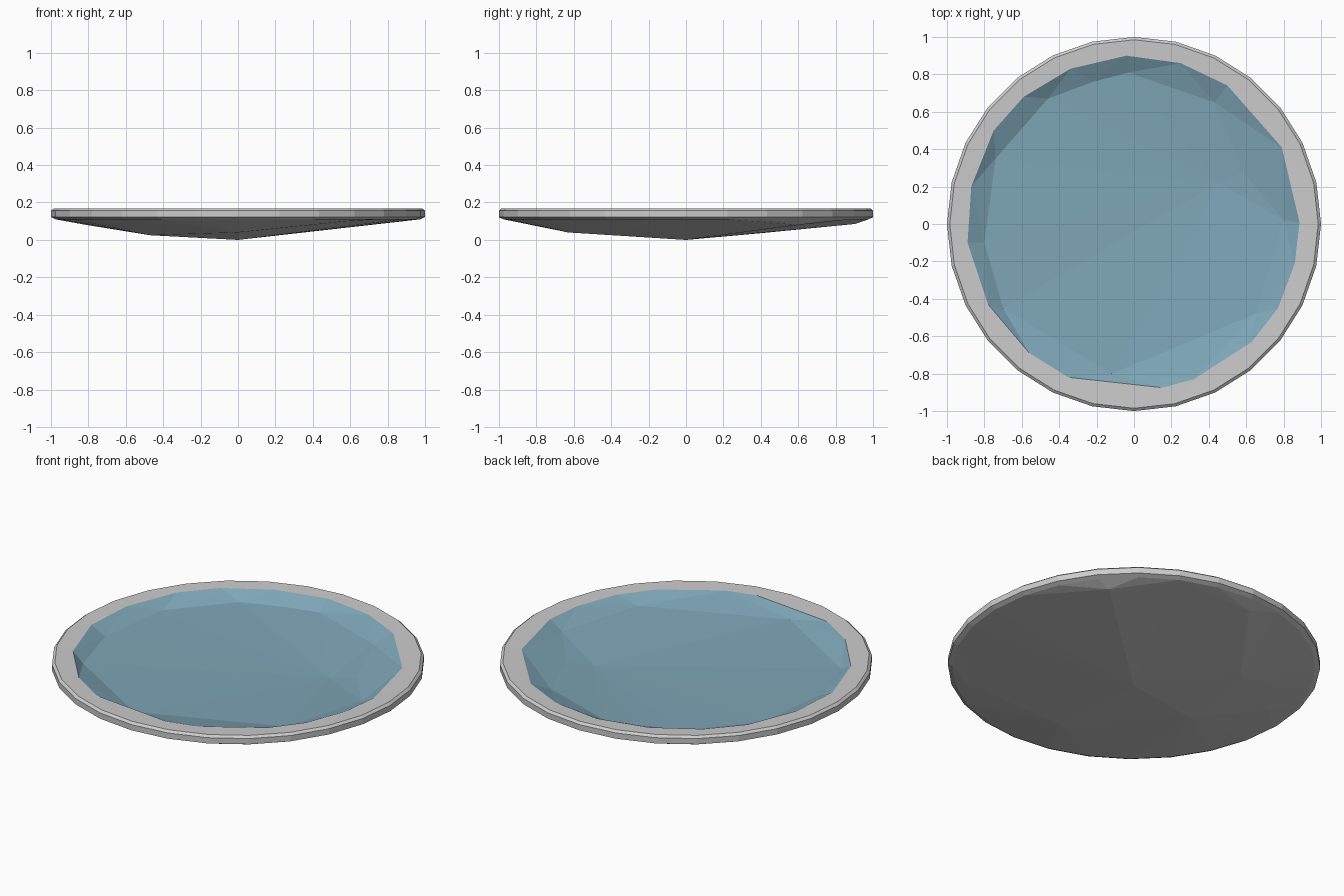
import bpy, bmesh, math
from mathutils import Vector
from mathutils.geometry import delaunay_2d_cdt

if "Cube" in bpy.data.objects:
    bpy.data.objects.remove(bpy.data.objects["Cube"])

SIDES = 28


def material(name, rgb):
    m = bpy.data.materials.new(name)
    m.diffuse_color = (*rgb, 1)
    m.use_nodes = True
    m.node_tree.nodes["Principled BSDF"].inputs["Base Color"].default_value = m.diffuse_color
    return m


def ring(radius, z):
    return [(radius * math.cos(2 * math.pi * i / SIDES),
             radius * math.sin(2 * math.pi * i / SIDES), z) for i in range(SIDES)]


def loop_edges(start, n):
    return [(start + i, start + (i + 1) % n) for i in range(n)]


def triangulate(points, edges):
    """Delaunay triangles (as 3D points) over the x-y layout, upward facing."""
    out, _, faces, orig, _, _ = delaunay_2d_cdt(
        [Vector(p[:2]) for p in points], edges, [], 0, 1e-5)
    tris = []
    for f in faces:
        ids = [orig[v][0] for v in f]
        a, b, c = (Vector(points[i]) for i in ids)
        if (b - a).cross(c - a).z < 0:
            ids.reverse()
        tris.append(ids)
    return tris


def make_object(name, polys, mat):
    bm = bmesh.new()
    for poly in polys:
        bm.faces.new([bm.verts.new(p) for p in poly])
    bmesh.ops.remove_doubles(bm, verts=bm.verts, dist=1e-4)
    me = bpy.data.meshes.new(name)
    bm.to_mesh(me)
    bm.free()
    me.materials.append(mat)
    ob = bpy.data.objects.new(name, me)
    bpy.context.collection.objects.link(ob)
    return ob


grey = material("light grey", (0.60, 0.60, 0.60))
blue = material("dusty blue", (0.21, 0.385, 0.475))

# Uneven inner edge of the rim
lip = [(-.04, .9), (-.34, .83), (-.59, .68), (-.75, .5), (-.87, .2), (-.89, -.1),
       (-.78, -.43), (-.56, -.69), (-.35, -.82), (.15, -.875), (.32, -.83),
       (.63, -.63), (.77, -.45), (.86, -.21), (.885, .01), (.79, .41),
       (.5, .74), (.25, .86)]
lip = [(x, y, .165) for x, y in lip]

# Facet corners of the shallow basin floor
floor = [(-.8, -.1, .12), (-.74, .35, .12), (-.46, .67, .12), (-.22, .76, .12),
         (-.03, .81, .12), (.43, .65, .118), (.45, .22, .085), (.58, .28, .105),
         (.8, .02, .12), (.65, -.48, .12), (-.12, -.8, .122), (-.7, -.45, .12)]

# Facet corners of the underside
under = [(0, 0, 0), (.68, .6, .08), (0, -.63, .04), (-.47, -.1, .025),
         (-.42, .39, .035), (.58, -.69, .1), (-.81, .15, .08), (-.05, .9, .085)]

# Rim top and basin are triangulated together, then split at the lip
top_ring = ring(.985, .168)
pts = top_ring + lip + floor
edges = loop_edges(0, SIDES) + loop_edges(SIDES, len(lip))
tris = triangulate(pts, edges)
rim = [[pts[i] for i in t] for t in tris if min(t) < SIDES]
basin = [[pts[i] for i in t] for t in tris if min(t) >= SIDES]

# Outer band of the rim
bands = [top_ring, ring(1, .156), ring(1, .122), ring(.975, .11)]
for hi, lo in zip(bands, bands[1:]):
    for i in range(SIDES):
        j = (i + 1) % SIDES
        rim.append([hi[i], lo[i], lo[j], hi[j]])

# Underside closes the bottom ring, facing down
base = bands[-1] + under
bottom = [[base[i] for i in reversed(t)]
          for t in triangulate(base, loop_edges(0, SIDES))]

make_object("dish_rim", rim, grey)
make_object("dish_underside", bottom, grey)
make_object("basin_lining", basin, blue)
